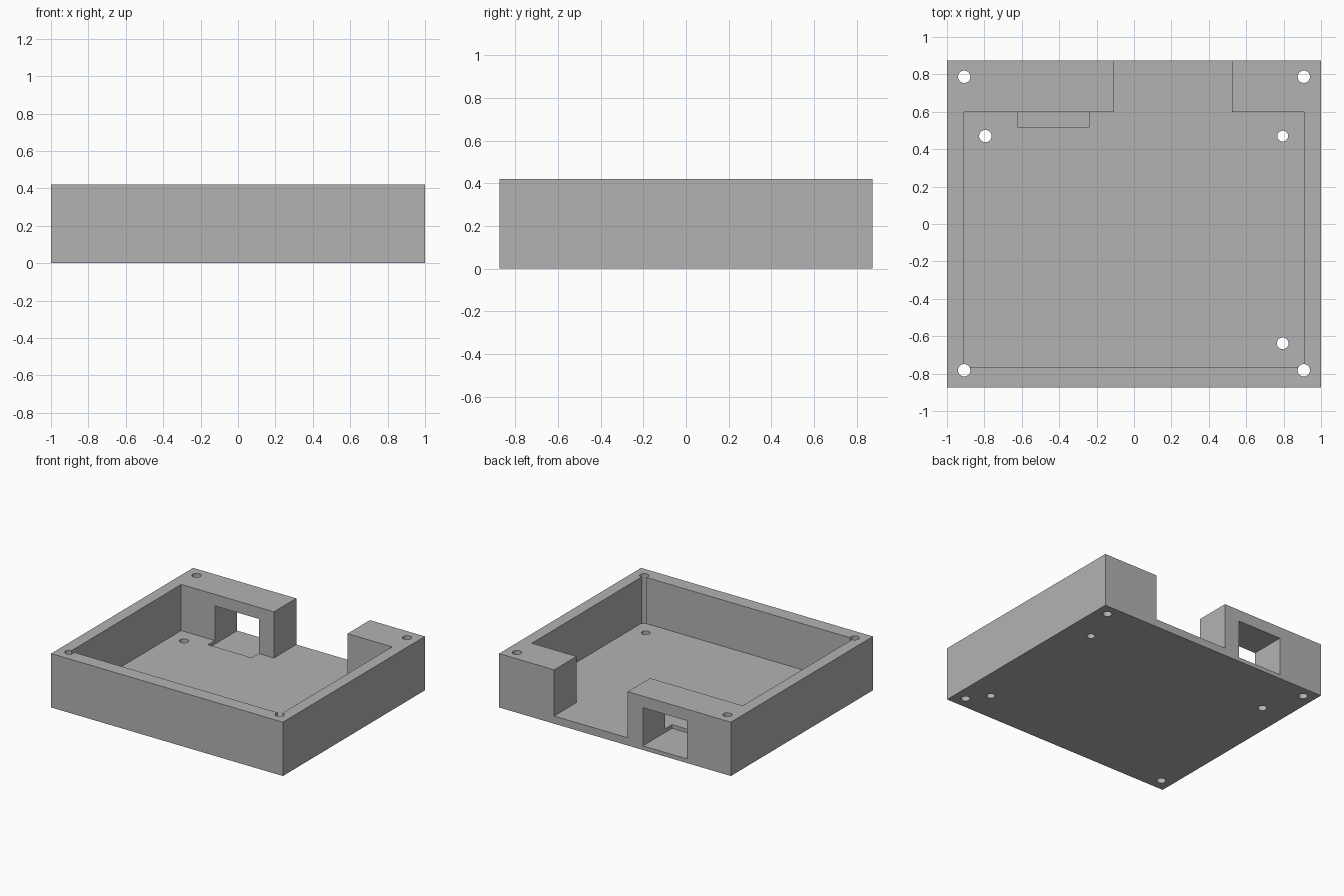
import bpy
import bmesh

if "Cube" in bpy.data.objects:
    bpy.data.objects.remove(bpy.data.objects["Cube"], do_unlink=True)

HEIGHT, FLOOR = 0.42, 0.06

grey = bpy.data.materials.new("plain grey")
grey.use_nodes = True
colour = (0.45, 0.45, 0.45, 1)
grey.diffuse_color = colour
grey.node_tree.nodes["Principled BSDF"].inputs["Base Color"].default_value = colour


def prism(name, outline, z0, z1):
    """Extrude a flat outline from z0 up to z1."""
    bm = bmesh.new()
    base = bm.faces.new([bm.verts.new((x, y, z0)) for x, y in outline])
    top = bmesh.ops.extrude_face_region(bm, geom=[base])["geom"]
    verts = [v for v in top if isinstance(v, bmesh.types.BMVert)]
    bmesh.ops.translate(bm, verts=verts, vec=(0, 0, z1 - z0))
    bmesh.ops.recalc_face_normals(bm, faces=bm.faces)
    mesh = bpy.data.meshes.new(name)
    bm.to_mesh(mesh)
    bm.free()
    mesh.materials.append(grey)
    obj = bpy.data.objects.new(name, mesh)
    bpy.context.collection.objects.link(obj)
    return obj


def rectangle(x0, x1, y0, y1):
    return [(x0, y0), (x1, y0), (x1, y1), (x0, y1)]


def cut(body, cutter):
    """Subtract the cutter, then discard it."""
    cutter.hide_render = True
    mod = body.modifiers.new(cutter.name, "BOOLEAN")
    mod.operation, mod.solver, mod.object = "DIFFERENCE", "EXACT", cutter
    bpy.context.view_layer.objects.active = body
    bpy.ops.object.modifier_apply(modifier=mod.name)
    bpy.data.objects.remove(cutter, do_unlink=True)


# Solid block
tray = prism("enclosure_tray", rectangle(-1, 1, -0.875, 0.875), 0, HEIGHT)

# Main pocket, open through the back wall
pocket = [(-0.91, -0.765), (0.91, -0.765), (0.91, 0.6), (0.525, 0.6),
          (0.525, 1), (-0.11, 1), (-0.11, 0.6), (-0.91, 0.6)]
cut(tray, prism("pocket_cutter", pocket, FLOOR, 0.6))

# Connector window through the back block, sunk slightly into the floor
cut(tray, prism("window_cutter", rectangle(-0.62, -0.24, 0.515, 1), 0.032, 0.33))

# Screw holes: four in the corners, three in the floor
holes = [(sx * 0.908, y, 0.033) for sx in (-1, 1) for y in (-0.782, 0.787)]
holes += [(-0.795, 0.47, 0.033), (0.795, 0.47, 0.029), (0.795, -0.638, 0.031)]
for x, y, radius in holes:
    bpy.ops.mesh.primitive_cylinder_add(vertices=32, radius=radius, depth=2, location=(x, y, 0))
    hole = bpy.context.object
    hole.name = "screw_hole_cutter"
    hole.data.materials.append(grey)
    cut(tray, hole)

# Smooth hole walls, keep box edges sharp
bpy.ops.object.select_all(action="DESELECT")
tray.select_set(True)
bpy.context.view_layer.objects.active = tray
bpy.ops.object.shade_smooth_by_angle()
